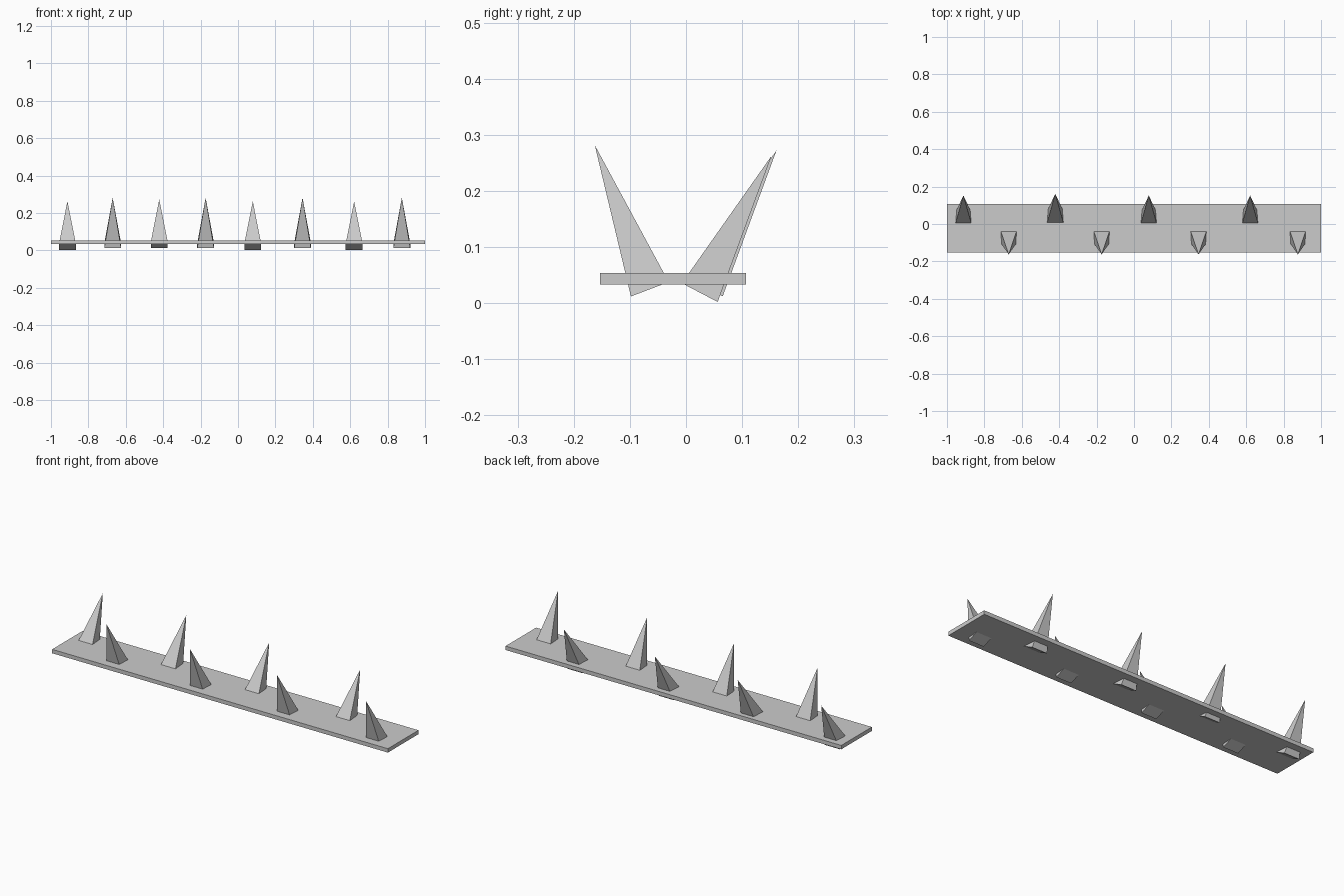
import bpy, bmesh
from math import radians
from mathutils import Matrix

if "Cube" in bpy.data.objects:
    bpy.data.objects.remove(bpy.data.objects["Cube"])


def make_object(name, bm, matrix):
    mesh = bpy.data.meshes.new(name)
    bm.to_mesh(mesh)
    bm.free()
    obj = bpy.data.objects.new(name, mesh)
    obj.matrix_world = matrix
    bpy.context.collection.objects.link(obj)


def spike(name, x, y, z, tilt):
    # four-sided pyramid, base centre at (x, y, z), leaning about x
    bm = bmesh.new()
    w, d, h = 0.045, 0.036, 0.275
    base = [bm.verts.new((sx * w, sy * d, 0))
            for sx, sy in ((-1, -1), (1, -1), (1, 1), (-1, 1))]
    tip = bm.verts.new((0, 0, h))
    bm.faces.new(base[::-1])
    for i in range(4):
        bm.faces.new((base[i], base[(i + 1) % 4], tip))
    make_object(name, bm, Matrix.Translation((x, y, z)) @ Matrix.Rotation(radians(tilt), 4, 'X'))


# base strip
bm = bmesh.new()
bmesh.ops.create_cube(bm, size=1)
bmesh.ops.scale(bm, vec=(2, 0.26, 0.021), verts=bm.verts)
make_object("base_strip", bm, Matrix.Translation((0, -0.023, 0.0435)))

# front row leans forward
for i, x in enumerate((-0.67, -0.173, 0.345, 0.876)):
    spike(f"front_spike_{i + 1}", x, -0.0645, 0.0247, 20.9)

# back row leans backward, one spike sits slightly higher
for i, (x, dy, dz) in enumerate(((-0.912, 0, 0), (-0.421, 0.009, 0.01),
                                 (0.079, 0, 0), (0.621, 0, 0))):
    spike(f"back_spike_{i + 1}", x, 0.0245 + dy, 0.0188 + dz, -27.7)
